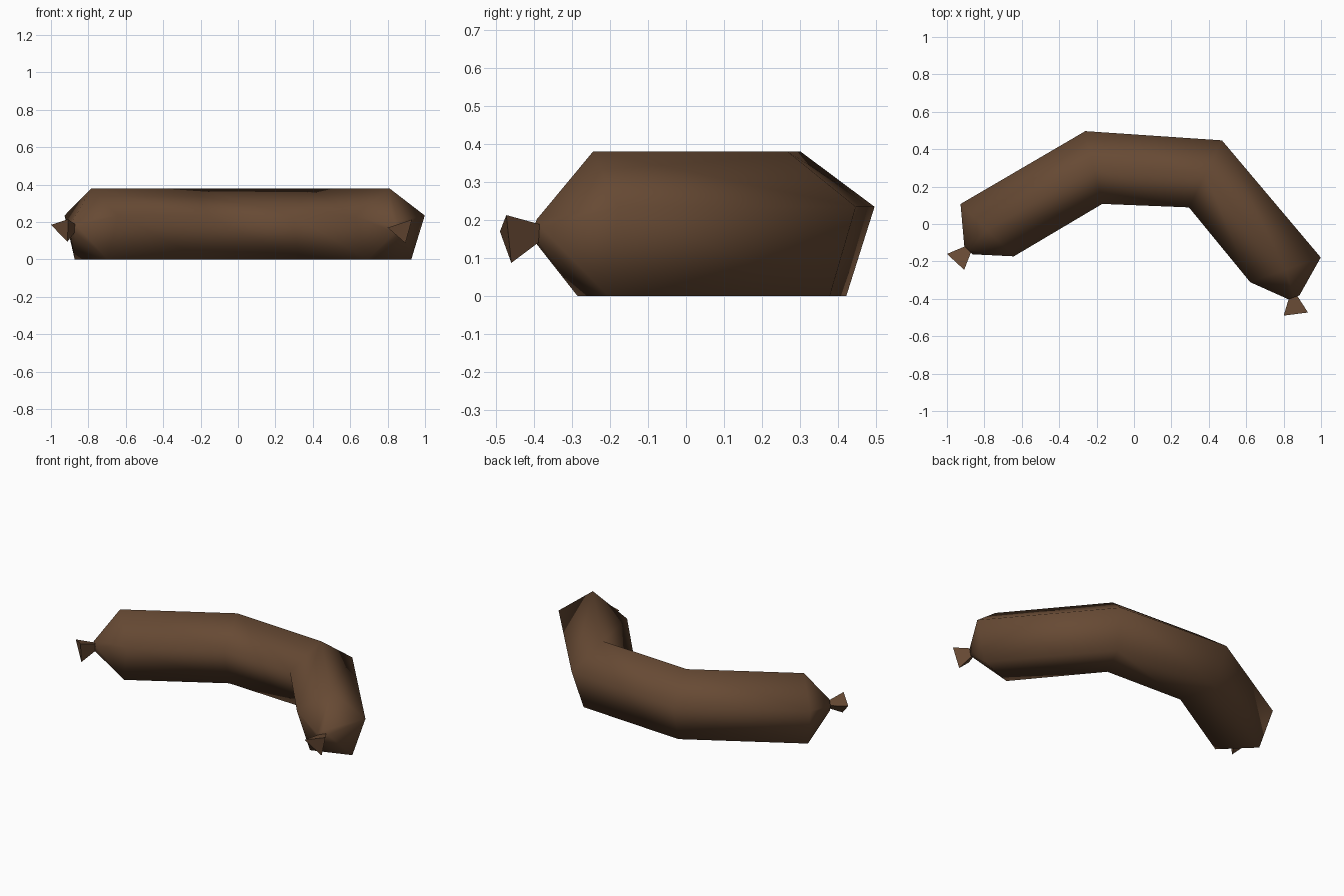
import bpy, bmesh, math
from mathutils import Vector

if "Cube" in bpy.data.objects:
    bpy.data.objects.remove(bpy.data.objects["Cube"], do_unlink=True)

# One brown casing colour
BROWN = (0.135, 0.068, 0.034, 1)
brown = bpy.data.materials.new("casing_brown")
brown.use_nodes = True
brown.diffuse_color = BROWN
bsdf = brown.node_tree.nodes["Principled BSDF"]
bsdf.inputs["Base Color"].default_value = BROWN
bsdf.inputs["Roughness"].default_value = 0.8

MID = 0.17     # height of the centre line
RADIUS = 0.21  # body radius


def ring(centre, side, radius, sides=5):
    """Upright polygon, one corner up, its width along a level direction."""
    c = Vector((*centre, MID))
    s = Vector((*side, 0)).normalized()
    up = Vector((0, 0, 1))
    return [c + radius * (s * math.sin(a) + up * math.cos(a))
            for a in (math.tau * i / sides for i in range(sides))]


def loft(name, rings, smooth):
    """Skin a row of equal rings and cap both ends."""
    bm = bmesh.new()
    rows = [[bm.verts.new(p) for p in r] for r in rings]
    n = len(rows[0])
    for a, b in zip(rows, rows[1:]):
        for i in range(n):
            j = (i + 1) % n
            bm.faces.new((a[i], a[j], b[j], b[i]))
    bm.faces.new(rows[0][::-1])
    bm.faces.new(rows[-1])
    bmesh.ops.recalc_face_normals(bm, faces=bm.faces)
    for f in bm.faces:
        f.smooth = smooth
    mesh = bpy.data.meshes.new(name)
    bm.to_mesh(mesh)
    bm.free()
    mesh.materials.append(brown)
    obj = bpy.data.objects.new(name, mesh)
    bpy.context.scene.collection.objects.link(obj)
    return obj


# Curved body: centre, width direction and radius of each ring
loft("sausage_body", [
    ring((-0.885, -0.14), (0.28, -0.275), 0.033),
    ring((-0.785, -0.033), (0.28, -0.275), RADIUS),
    ring((-0.215, 0.302), (0.09, -0.385), RADIUS),
    ring((0.382, 0.268), (-0.175, -0.355), RADIUS),
    ring((0.81, -0.245), (-0.37, -0.13), RADIUS),
    ring((0.855, -0.392), (-0.37, -0.13), 0.033),
], True)


# Flared three-sided casing ends
def casing_end(name, neck, corners):
    corners = [Vector(c) for c in corners]
    mean = sum(corners, Vector()) / 3
    root = [Vector((*neck, MID)) + (c - mean) * 0.33 for c in corners]
    loft(name, [root, corners], False)


casing_end("right_casing_end", (-0.88, -0.135),
           [(-1.0, -0.16, 0.185), (-0.912, -0.23, 0.095), (-0.908, -0.245, 0.215)])
casing_end("left_casing_end", (0.855, -0.385),
           [(0.80, -0.49, 0.17), (0.93, -0.473, 0.213), (0.895, -0.46, 0.087)])
